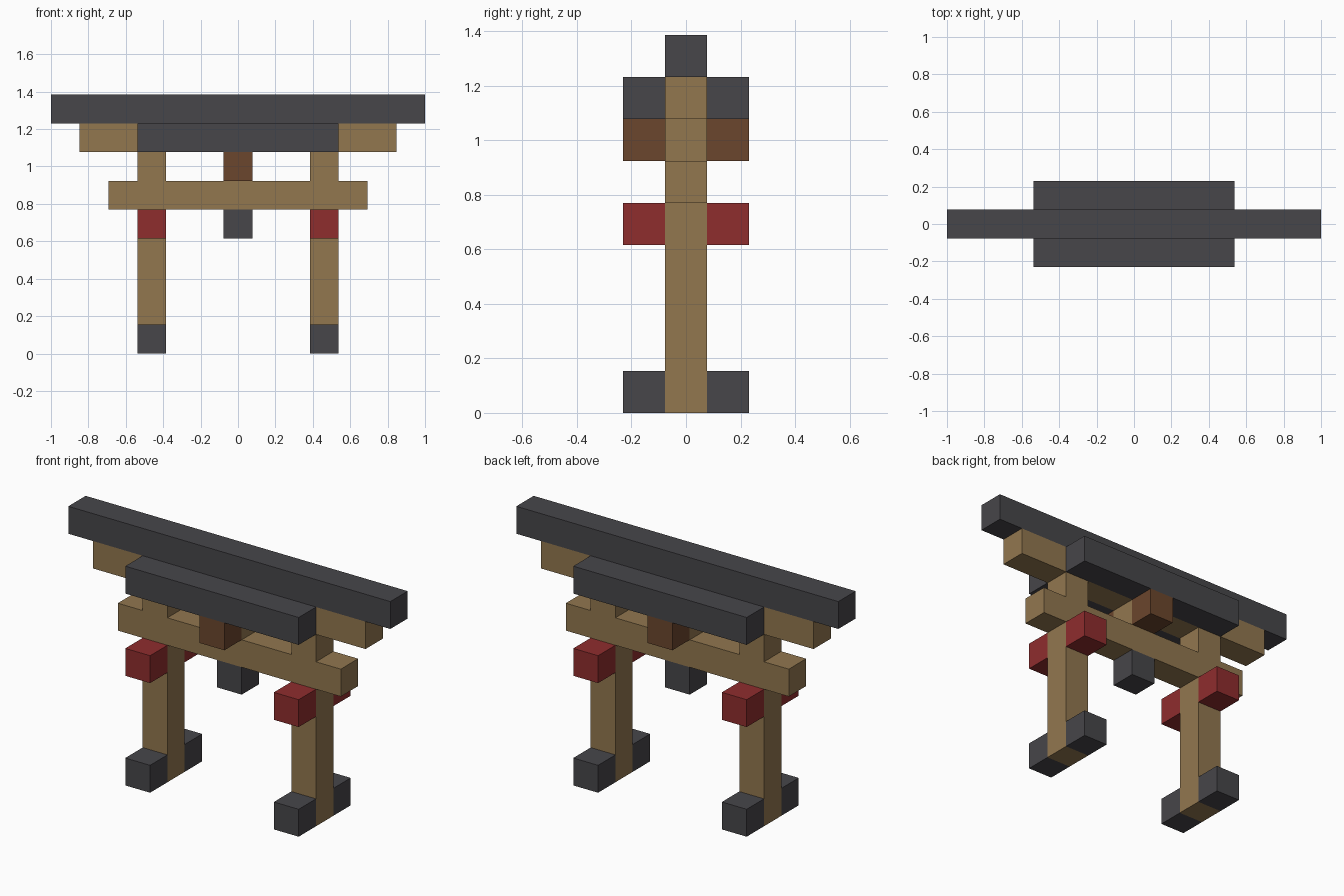
import bpy

default_cube = bpy.data.objects.get("Cube")
if default_cube:
    bpy.data.objects.remove(default_cube, do_unlink=True)

# The gate is laid out on a grid of cubes, thirteen across
UNIT = 2 / 13


def make_material(name, rgb):
    mat = bpy.data.materials.new(name)
    mat.use_nodes = True
    color = (*rgb, 1)
    mat.diffuse_color = color
    bsdf = next(n for n in mat.node_tree.nodes if n.type == "BSDF_PRINCIPLED")
    bsdf.inputs["Base Color"].default_value = color
    return mat


slate = make_material("dark slate", (0.063, 0.061, 0.068))
wood = make_material("tan wood", (0.287, 0.184, 0.078))
red = make_material("red", (0.275, 0.026, 0.027))
brown = make_material("dark brown wood", (0.147, 0.061, 0.026))


def block(name, mat, x=0, y=0, bottom=0, width=1, height=1):
    """Box one cell deep, centred on x and y in grid cells."""
    bpy.ops.mesh.primitive_cube_add(
        size=1, location=(x * UNIT, y * UNIT, (bottom + height / 2) * UNIT))
    obj = bpy.context.object
    obj.name = name
    obj.scale = (width * UNIT, UNIT, height * UNIT)
    bpy.ops.object.transform_apply(location=False, rotation=False, scale=True)
    obj.data.materials.append(mat)


# Crossbeams, roof ridge and centre pieces
block("lower_crossbeam", wood, bottom=5, width=9)
block("upper_crossbeam", wood, bottom=7, width=11)
block("roof_ridge", slate, bottom=8, width=13)
block("centre_strut", wood, bottom=6)
block("hanging_lantern", slate, bottom=4)

# Eaves and centre plaques on front and back
for y, face in ((-1, "front"), (1, "back")):
    block(f"{face}_eave", slate, y=y, bottom=7, width=7)
    block(f"{face}_centre_plaque", brown, y=y, bottom=6)

# Posts with their feet and red brackets
for x, side in ((-3, "right"), (3, "left")):
    block(f"{side}_post", wood, x=x, height=5)
    block(f"{side}_upper_post", wood, x=x, bottom=6)
    for y, face in ((-1, "front"), (1, "back")):
        block(f"{side}_{face}_foot", slate, x=x, y=y)
        block(f"{side}_{face}_bracket", red, x=x, y=y, bottom=4)
